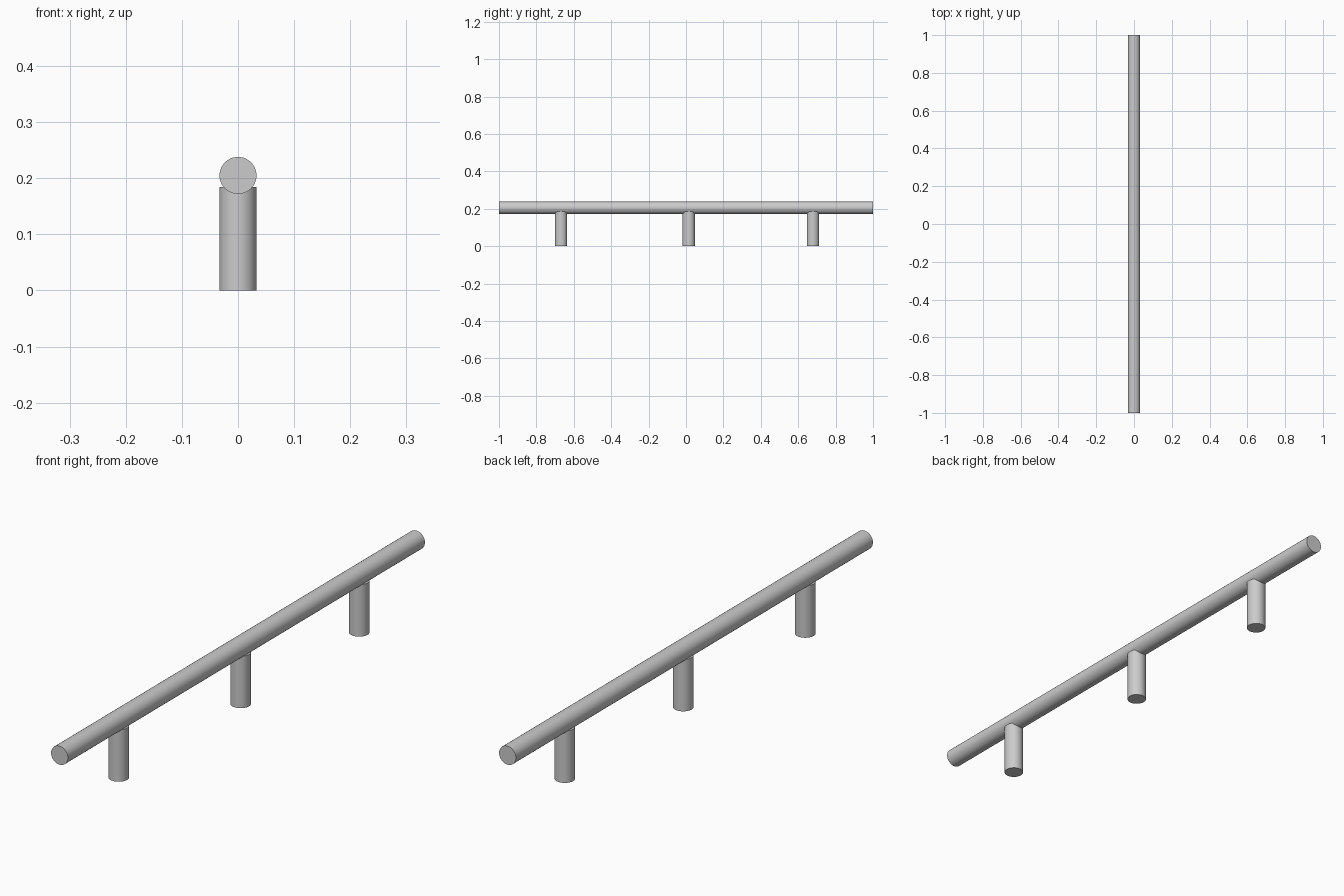
import bpy
import math

if "Cube" in bpy.data.objects:
    bpy.data.objects.remove(bpy.data.objects["Cube"])

RADIUS = 0.033
RAIL_Z = 0.205
POST_TOP = 0.184


def tube(name, length, location, rotation=(0, 0, 0)):
    bpy.ops.mesh.primitive_cylinder_add(vertices=48, radius=RADIUS, depth=length,
                                        location=location, rotation=rotation)
    obj = bpy.context.object
    obj.name = name
    bpy.ops.object.shade_smooth_by_angle(angle=math.radians(30))
    return obj


# Long horizontal rail
tube("rail", 2.0, (0, 0, RAIL_Z), (math.pi / 2, 0, 0))

# Support posts, slightly unevenly spaced, running up into the rail
for name, y in (("front_post", -0.668), ("middle_post", 0.015), ("back_post", 0.679)):
    tube(name, POST_TOP, (0, y, POST_TOP / 2))
